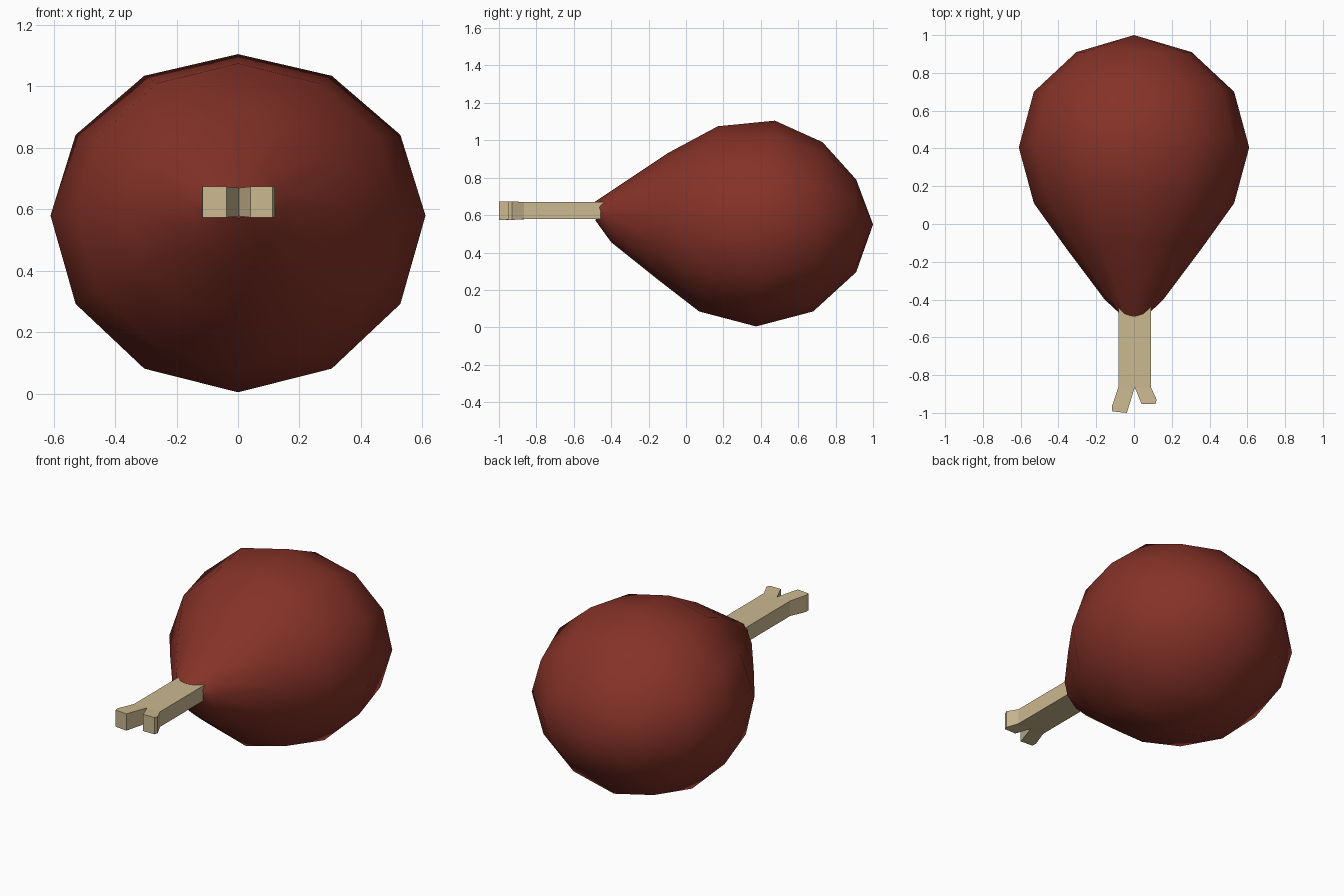
import bpy, bmesh, math

if "Cube" in bpy.data.objects:
    bpy.data.objects.remove(bpy.data.objects["Cube"])

def material(name, rgb):
    m = bpy.data.materials.new(name)
    m.diffuse_color = (*rgb, 1)
    m.use_nodes = True
    m.node_tree.nodes["Principled BSDF"].inputs["Base Color"].default_value = m.diffuse_color
    return m

def make_object(name, bm, mat):
    bmesh.ops.recalc_face_normals(bm, faces=bm.faces)
    me = bpy.data.meshes.new(name)
    bm.to_mesh(me)
    bm.free()
    me.materials.append(mat)
    ob = bpy.data.objects.new(name, me)
    bpy.context.collection.objects.link(ob)
    return ob

red = material("roast_red", (0.235, 0.032, 0.021))
cream = material("bone_cream", (0.60, 0.48, 0.28))

# Meat: 12-sided tilted rings: top (y, z), side (x, y, z), bottom (y, z)
SIDES = 12
rings = [
    ((0.91, 0.79), (0.305, 0.91, 0.55), (0.91, 0.295)),
    ((0.73, 0.99), (0.53, 0.70, 0.56), (0.68, 0.085)),
    ((0.475, 1.105), (0.61, 0.405, 0.58), (0.375, 0.005)),
    ((0.17, 1.075), (0.53, 0.11, 0.59), (0.07, 0.085)),
    ((-0.10, 0.93), (0.365, -0.12, 0.60), (-0.15, 0.255)),
    ((-0.385, 0.74), (0.155, -0.40, 0.61), (-0.40, 0.455)),
    ((-0.49, 0.67), (0.092, -0.455, 0.62), (-0.485, 0.572)),
]
bm = bmesh.new()
loops = []
for top, (sx, sy, sz), bottom in rings:
    loop = []
    for i in range(SIDES):
        a = 2 * math.pi * i / SIDES
        s = math.sin(a)
        ey, ez = top if s > 0 else bottom
        loop.append(bm.verts.new((sx * math.cos(a), sy + (ey - sy) * abs(s),
                                  sz + (ez - sz) * abs(s))))
    loops.append(loop)
for a, b in zip(loops, loops[1:]):
    for i in range(SIDES):
        j = (i + 1) % SIDES
        bm.faces.new((a[i], a[j], b[j], b[i]))
for loop, tip in ((loops[0], (0, 1.0, 0.55)), (loops[-1], (0, -0.46, 0.62))):
    pole = bm.verts.new(tip)
    for i in range(SIDES):
        bm.faces.new((loop[i], loop[(i + 1) % SIDES], pole))
meat = make_object("meat", bm, red)
bpy.context.view_layer.objects.active = meat
meat.select_set(True)
bpy.ops.object.shade_smooth_by_angle(angle=math.radians(50))

# Bone: flat shaft with a forked end, (x, y, half height)
left = [(-0.083, -0.36, 0.045), (-0.083, -0.865, 0.045), (-0.117, -0.965, 0.05),
        (-0.115, -0.992, 0.05), (-0.038, -1.0, 0.05), (0.004, -0.865, 0.046)]
right = [(0.04, -0.952, 0.05), (0.113, -0.952, 0.05), (0.12, -0.93, 0.05),
         (0.09, -0.865, 0.045), (0.09, -0.36, 0.045)]
bm = bmesh.new()
outline = left + right
up = [bm.verts.new((x, y, 0.624 + h)) for x, y, h in outline]
down = [bm.verts.new((x, y, 0.624 - h)) for x, y, h in outline]
n = len(outline)
for i in range(n):
    j = (i + 1) % n
    bm.faces.new((up[i], up[j], down[j], down[i]))
# Top and bottom are split into shaft and two prongs
for side in (up, down):
    for idx in ((0, 1, 5, 9, 10), (1, 2, 3, 4, 5), (5, 6, 7, 8, 9)):
        bm.faces.new([side[k] for k in idx])
make_object("bone", bm, cream)
